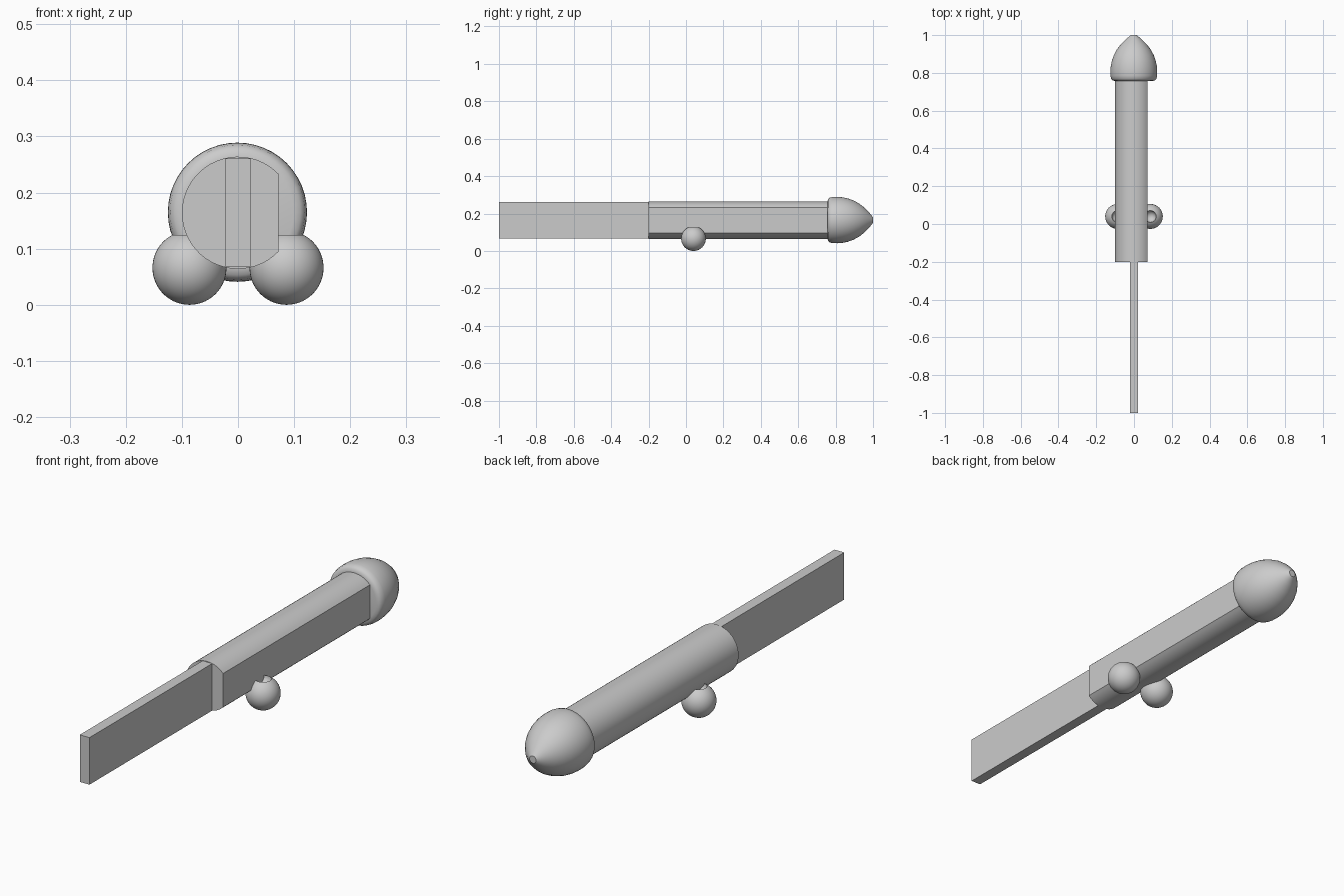
import bpy, bmesh, math
from mathutils import Matrix

cube = bpy.data.objects.get("Cube")
if cube:
    bpy.data.objects.remove(cube, do_unlink=True)

grey = bpy.data.materials.new("plain grey")
grey.use_nodes = True
colour = (0.6, 0.6, 0.6, 1)
grey.diffuse_color = colour
grey.node_tree.nodes["Principled BSDF"].inputs["Base Color"].default_value = colour

AXIS_Z = 0.164   # height of the shaft axis


def finish(name, bm, smooth=True):
    bmesh.ops.recalc_face_normals(bm, faces=bm.faces)
    mesh = bpy.data.meshes.new(name)
    bm.to_mesh(mesh)
    bm.free()
    mesh.materials.append(grey)
    ob = bpy.data.objects.new(name, mesh)
    bpy.context.collection.objects.link(ob)
    if smooth:
        bpy.ops.object.select_all(action='DESELECT')
        ob.select_set(True)
        bpy.context.view_layer.objects.active = ob
        bpy.ops.object.shade_smooth_by_angle(angle=math.radians(35))
    return ob


def revolve(name, profile, matrix, steps=48):
    """Spin (radius, height) points about z, then place the result."""
    bm = bmesh.new()
    verts = [bm.verts.new((r, 0, h)) for r, h in profile]
    edges = [bm.edges.new(pair) for pair in zip(verts, verts[1:])]
    bmesh.ops.spin(bm, geom=verts + edges, axis=(0, 0, 1), cent=(0, 0, 0),
                   angle=math.tau, steps=steps, use_duplicate=False)
    bmesh.ops.remove_doubles(bm, verts=bm.verts, dist=1e-5)
    bmesh.ops.transform(bm, matrix=matrix, verts=bm.verts)
    return finish(name, bm)


def extrude_y(name, outline, y0, y1, smooth):
    """Extrude an (x, z) outline along y."""
    bm = bmesh.new()
    face = bm.faces.new([bm.verts.new((x, y0, z)) for x, z in outline])
    top = bmesh.ops.extrude_face_region(bm, geom=[face], use_keep_orig=True)
    moved = [g for g in top["geom"] if isinstance(g, bmesh.types.BMVert)]
    bmesh.ops.translate(bm, vec=(0, y1 - y0, 0), verts=moved)
    return finish(name, bm, smooth)


# Round shaft with one flat side
R, FLAT = 0.1, 0.072
start = math.acos(FLAT / R)
N = 40
arc = [start + (math.tau - 2 * start) * i / N for i in range(N + 1)]
extrude_y("shaft", [(R * math.cos(a), AXIS_Z + R * math.sin(a)) for a in arc],
          -0.2, 0.77, True)

# Flat blade
W, H = 0.022, 0.097
extrude_y("blade", [(-W, AXIS_Z - H), (W, AXIS_Z - H), (W, AXIS_Z + H), (-W, AXIS_Z + H)],
          -1.0, -0.199, False)

# Pointed cap with a rounded rear rim and a small flat tip
cap = [(0, 0.757), (0.1, 0.757), (0.112, 0.76), (0.12, 0.768), (0.1235, 0.785),
       (0.124, 0.81), (0.122, 0.835), (0.116, 0.865), (0.105, 0.895),
       (0.089, 0.925), (0.068, 0.952), (0.042, 0.978), (0.015, 1.0), (0, 1.0)]
revolve("cap", cap, Matrix.Translation((-0.001, 0, AXIS_Z + 0.001))
        @ Matrix.Rotation(-math.pi / 2, 4, 'X'))

# Two balls, each with a round hollow in its top
BALL, HOLE, DEPTH = 0.066, 0.031, 0.03
rim = math.asin(HOLE / BALL)
outer = [rim + (math.pi - rim) * i / 24 for i in range(25)]
ball = [(HOLE * math.sin(t), BALL * math.cos(rim) - DEPTH * math.cos(t))
        for t in (math.pi / 2 * i / 8 for i in range(8))]
ball += [(BALL * math.sin(a), BALL * math.cos(a)) for a in outer]
for side, x in (("left", 0.0865), ("right", -0.0865)):
    revolve(side + "_ball", ball, Matrix.Translation((x, 0.04, BALL)))
